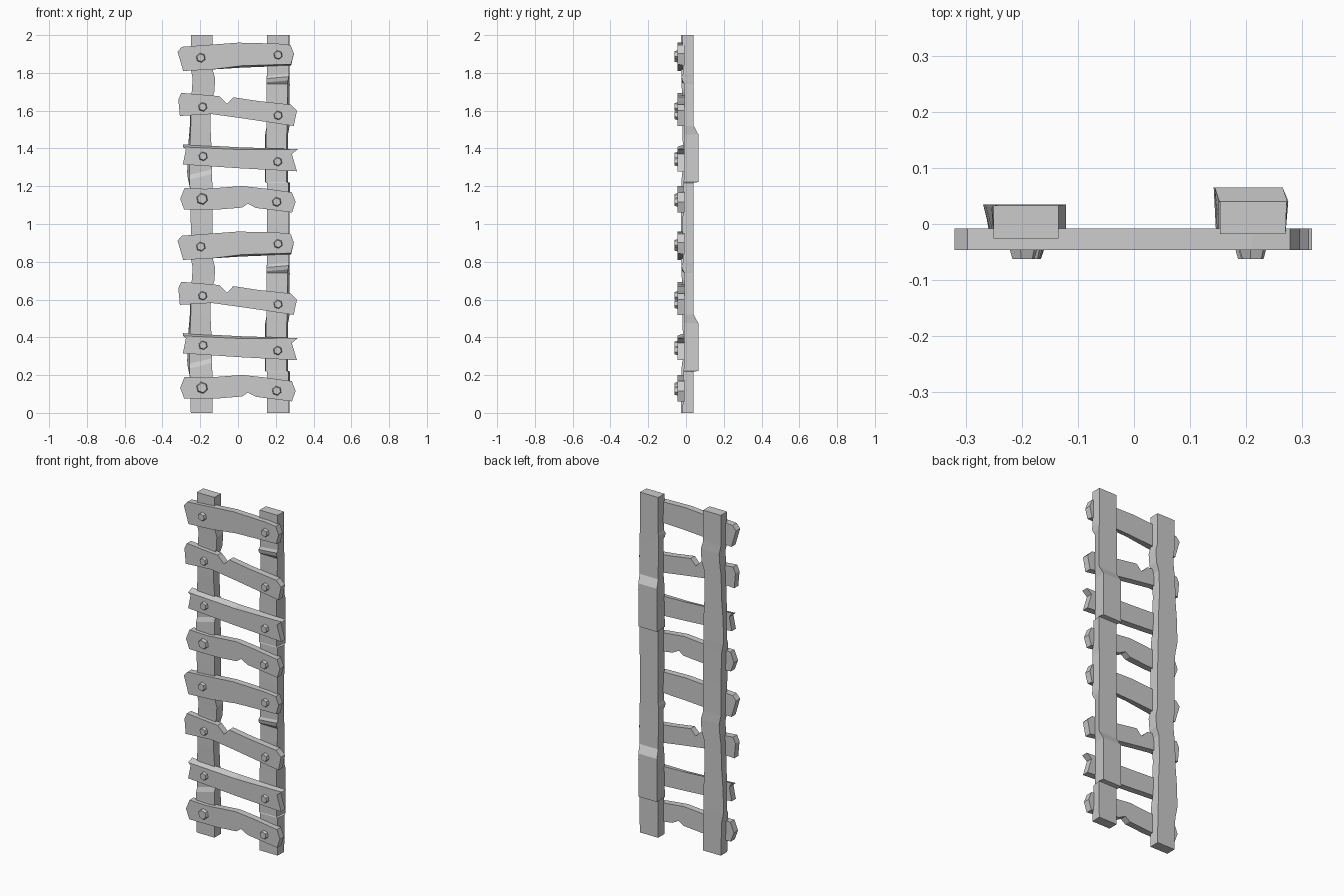
import bpy, bmesh, math
from mathutils import Matrix


def finish(bm, name):
    bmesh.ops.recalc_face_normals(bm, faces=bm.faces)
    me = bpy.data.meshes.new(name)
    bm.to_mesh(me)
    bm.free()
    ob = bpy.data.objects.new(name, me)
    bpy.context.collection.objects.link(ob)
    return ob


def bridge(bm, a, b):
    n = len(a)
    for i in range(n):
        j = (i + 1) % n
        bm.faces.new((a[i], a[j], b[j], b[i]))


# Rail: rectangular sections lofted upward
# section = z, x left, x right, y front, y back, extra width at back (left, right), tilt
def rail(name, sections):
    full = [(s[0] + k, *s[1:]) for k in (0, 1) for s in sections]
    last = sections[0]
    full.append((2, *last[1:]))
    bm = bmesh.new()
    loops = []
    for z, x0, x1, yf, yb, wl, wr, t in full:
        pts = ((x0, yf, z - t), (x1, yf, z + t), (x1 + wr, yb, z), (x0 - wl, yb, z))
        loops.append([bm.verts.new(p) for p in pts])
    for a, b in zip(loops, loops[1:]):
        bridge(bm, a, b)
    bm.faces.new(loops[0])
    bm.faces.new(loops[-1])
    return finish(bm, name)


rail("left_rail", [
    (0.00, -.250, -.135, -.026, .033, 0, 0, 0),
    (0.19, -.255, -.135, -.024, .034, 0, 0, 0),
    (0.25, -.257, -.138, -.022, .035, .010, 0, .015),
    (0.275, -.257, -.138, -.012, .035, .012, 0, .015),
    (0.40, -.255, -.140, -.016, .035, .010, 0, 0),
    (0.52, -.250, -.146, -.020, .035, .005, 0, 0),
    (0.65, -.250, -.142, -.022, .035, .003, 0, 0),
    (0.70, -.245, -.125, -.022, .035, 0, 0, 0),
    (0.77, -.240, -.121, -.024, .035, 0, 0, 0),
    (0.82, -.250, -.135, -.026, .033, 0, 0, 0),
])
rail("right_rail", [
    (0.00, .153, .270, -.018, .040, 0, .002, 0),
    (0.218, .153, .266, -.014, .041, 0, .009, 0),
    (0.222, .146, .258, -.012, .065, .004, .007, 0),
    (0.475, .148, .258, -.010, .065, .004, .007, 0),
    (0.52, .152, .260, -.010, .041, 0, .013, 0),
    (0.74, .152, .262, -.008, .040, 0, .012, 0),
    (0.755, .150, .265, -.020, .040, 0, .008, .005),
    (0.775, .150, .268, -.024, .040, 0, .004, .005),
    (0.79, .154, .271, -.017, .040, 0, .001, .005),
])


# Rung: outline in x, z extruded through y; chips lower chosen front corners
def rung(name, outline, dz, chips={}):
    bm = bmesh.new()
    back = [bm.verts.new((x, -.008, z + dz)) for x, z in outline]
    front = [bm.verts.new((x, -.046, z + dz + chips.get(i, 0)))
             for i, (x, z) in enumerate(outline)]
    bridge(bm, back, front)
    bm.faces.new(back)
    bm.faces.new(front)
    return finish(bm, name)


# Bolt: tapered six-sided head on the front of a rung
def bolt(name, x, z, r):
    bm = bmesh.new()
    bmesh.ops.create_cone(bm, cap_ends=True, segments=6, radius1=r, radius2=r * .8, depth=.018)
    turn = Matrix.Rotation(math.pi / 2, 4, 'X') @ Matrix.Rotation(.2, 4, 'Z')
    bm.transform(Matrix.Translation((x, -.053, z)) @ turn)
    return finish(bm, name)


# four weathered boards: outline, chipped corners, bolts (x, z, radius)
BOARDS = [
    ([(-.306, .133), (-.283, .190), (-.17, .186), (.02, .201), (.14, .188), (.285, .168),
      (.305, .117), (.286, .061), (.095, .085), (.052, .108), (.022, .087), (-.10, .077),
      (-.285, .076)], {}, [(-.19, .133, .032), (.205, .117, .026)]),
    ([(-.292, .422), (.01, .406), (.317, .396), (.285, .370), (.312, .279), (.01, .295),
      (-.292, .315), (-.276, .395)], {0: -.014, 1: -.012},
     [(-.185, .358, .025), (.21, .33, .025)]),
    ([(-.316, .660), (-.300, .694), (-.100, .677), (-.058, .636), (-.025, .671), (.10, .652),
      (.280, .632), (.312, .600), (.295, .519), (.02, .560), (-.14, .582), (-.308, .572)],
     {}, [(-.187, .62, .025), (.212, .575, .025)]),
    ([(-.320, .912), (-.297, .938), (0, .960), (.21, .955), (.278, .948), (.296, .902),
      (.281, .838), (.02, .828), (-.14, .818), (-.290, .810)], {6: .008, 7: .010},
     [(-.197, .88, .026), (.212, .895, .025)]),
]
for k in (0, 1):
    for i, (outline, chips, bolts) in enumerate(BOARDS):
        n = k * 4 + i + 1
        rung(f"rung_{n}", outline, k, chips)
        for side, (x, z, r) in zip(("left", "right"), bolts):
            bolt(f"bolt_{side}_{n}", x, z + k, r)
